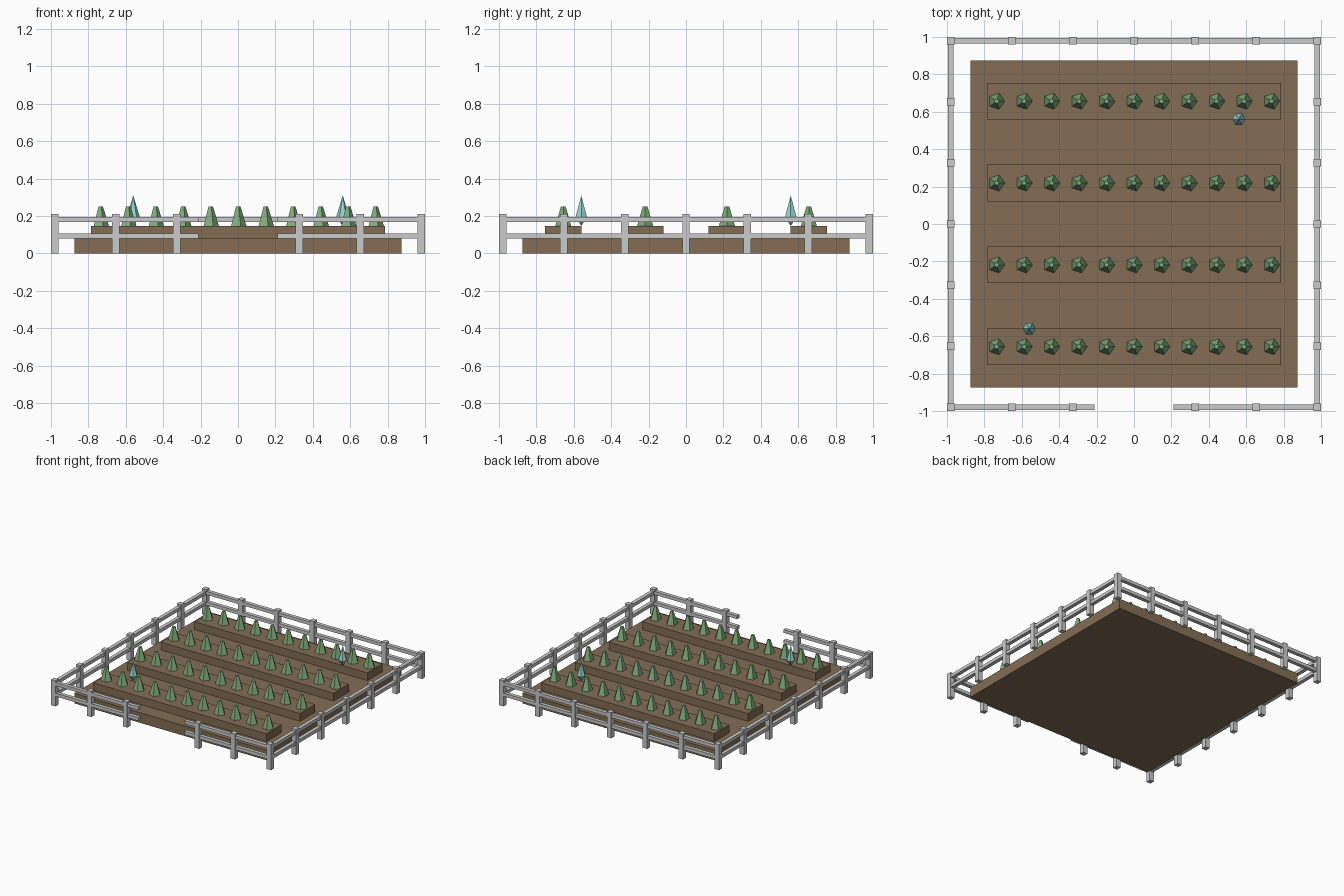
import bpy, bmesh, math
from mathutils import Matrix

if "Cube" in bpy.data.objects:
    bpy.data.objects.remove(bpy.data.objects["Cube"])


def material(name, color):
    m = bpy.data.materials.new(name)
    m.diffuse_color = (*color, 1)
    m.use_nodes = True
    m.node_tree.nodes["Principled BSDF"].inputs["Base Color"].default_value = m.diffuse_color
    return m


soil_mat = material("soil", (0.23, 0.155, 0.09))
crop_mat = material("leaf_green", (0.22, 0.42, 0.2))
crystal_mat = material("pale_teal", (0.3, 0.65, 0.62))


def finish(name, bm, mat=None):
    me = bpy.data.meshes.new(name)
    bm.to_mesh(me)
    bm.free()
    ob = bpy.data.objects.new(name, me)
    bpy.context.collection.objects.link(ob)
    if mat:
        me.materials.append(mat)
    return ob


def box(name, x, y, z, mat=None):
    """Box from (min, max) ranges on each axis."""
    bm = bmesh.new()
    mid = [(a + b) / 2 for a, b in (x, y, z)]
    size = [b - a for a, b in (x, y, z)]
    bmesh.ops.create_cube(bm, size=1, matrix=Matrix.Translation(mid) @ Matrix.Diagonal((*size, 1)))
    return finish(name, bm, mat)


def cone(bm, x, y, z0, z1, r0, r1, sides, caps=True):
    bmesh.ops.create_cone(bm, cap_ends=caps, segments=sides, radius1=r0, radius2=r1, depth=z1 - z0,
                          matrix=Matrix.Translation((x, y, (z0 + z1) / 2))
                          @ Matrix.Rotation(-math.pi / 2, 4, 'Z'))


# Soil bed
box("soil_bed", (-0.875, 0.875), (-0.875, 0.875), (0, 0.083), soil_mat)

# Ridges, each with a row of five-sided plants
for row in range(4):
    y = -0.656 + row * 0.4375
    box(f"ridge_{row}", (-0.785, 0.785), (y - 0.098, y + 0.098), (0.083, 0.147), soil_mat)
    bm = bmesh.new()
    for i in range(-5, 6):
        cone(bm, i * 0.147, y, 0.147, 0.252, 0.045, 0.013, 5)
    finish(f"crop_row_{row}", bm, crop_mat)

# Six-sided double-pointed crystals
for s in (-1, 1):
    bm = bmesh.new()
    cone(bm, s * 0.56, s * 0.56, 0.195, 0.31, 0.035, 0, 6, False)
    cone(bm, s * 0.56, s * 0.56, 0.147, 0.195, 0, 0.035, 6, False)
    bmesh.ops.remove_doubles(bm, verts=bm.verts, dist=0.0005)
    bmesh.ops.recalc_face_normals(bm, faces=bm.faces)
    finish("crystal", bm, crystal_mat)

# Fence posts around the border, with the front centre left open
E, P, R = 0.98, 0.02, 0.015
for i in range(-3, 4):
    for j in range(-3, 4):
        if max(abs(i), abs(j)) == 3 and (i, j) != (0, -3):
            x, y = i * E / 3, j * E / 3
            box("fence_post", (x - P, x + P), (y - P, y + P), (0, 0.21))

# Two levels of rails, split at the gateway
for z in ((0.08, 0.107), (0.167, 0.194)):
    box("back_rail", (-E, E), (E - R, E + R), z)
    box("left_rail", (-E - R, -E + R), (-E, E), z)
    box("right_rail", (E - R, E + R), (-E, E), z)
    box("front_left_rail", (-E, -0.21), (-E - R, -E + R), z)
    box("front_right_rail", (0.21, E), (-E - R, -E + R), z)
